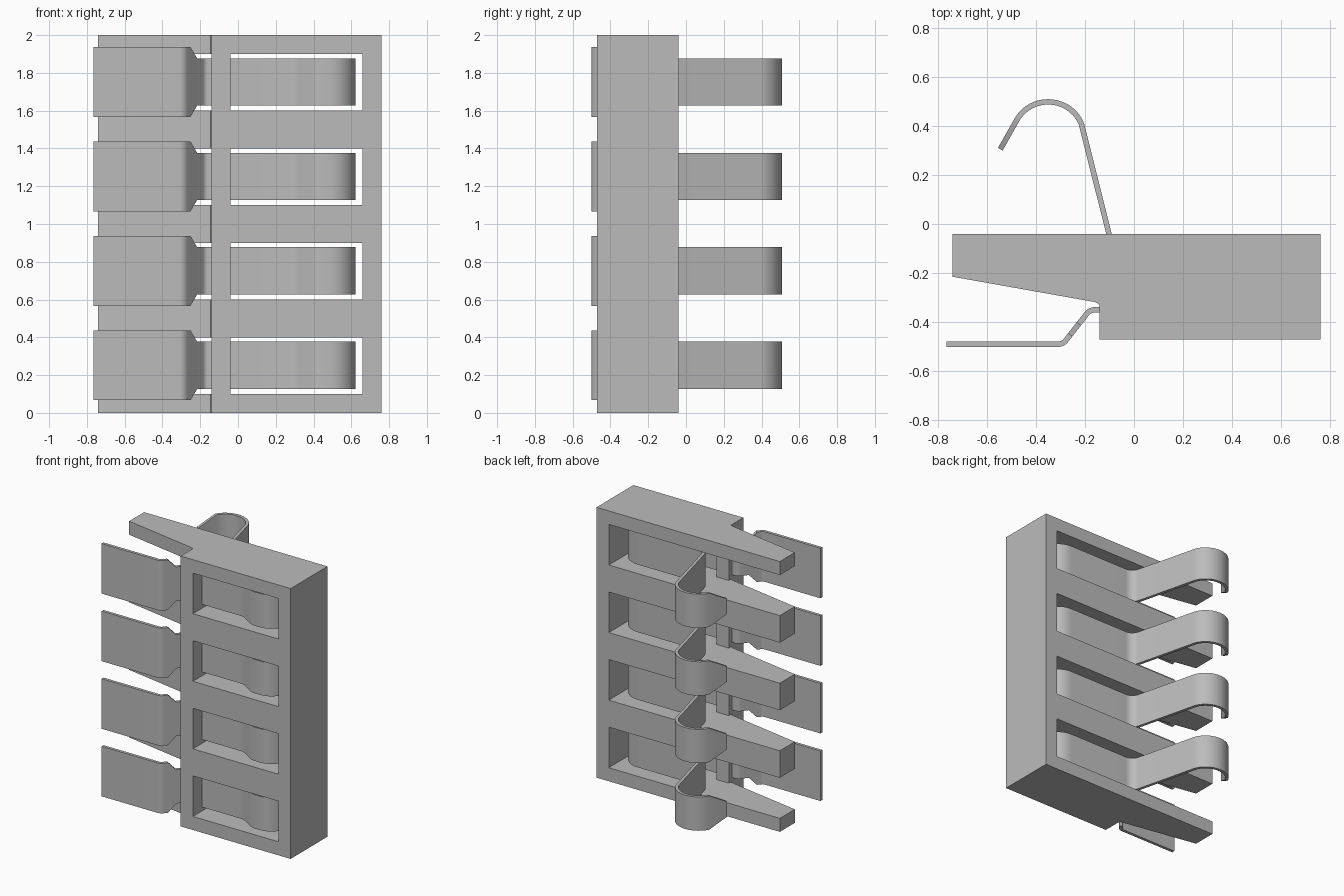
import bpy, bmesh, math
from mathutils import Vector

if "Cube" in bpy.data.objects:
    bpy.data.objects.remove(bpy.data.objects["Cube"], do_unlink=True)

grey = bpy.data.materials.new("plain grey")
grey.use_nodes = True
grey.diffuse_color = (0.5, 0.5, 0.5, 1)
grey.node_tree.nodes["Principled BSDF"].inputs["Base Color"].default_value = grey.diffuse_color

PITCH, COUNT, THICK = 0.5, 4, 0.022


def finish(name, bm):
    bmesh.ops.recalc_face_normals(bm, faces=bm.faces)
    mesh = bpy.data.meshes.new(name)
    bm.to_mesh(mesh)
    bm.free()
    mesh.materials.append(grey)
    obj = bpy.data.objects.new(name, mesh)
    bpy.context.collection.objects.link(obj)
    return obj


def add_prism(bm, outline, z0, z1):
    face = bm.faces.new([bm.verts.new((x, y, z0)) for x, y in outline])
    top = bmesh.ops.extrude_face_region(bm, geom=[face])["geom"]
    verts = [g for g in top if isinstance(g, bmesh.types.BMVert)]
    bmesh.ops.translate(bm, verts=verts, vec=(0, 0, z1 - z0))


def rounded_path(points, steps=8):
    """Points are (x, y, corner radius, half width); returns (position, half width)."""
    out = []
    for i, (x, y, radius, half) in enumerate(points):
        p = Vector((x, y))
        if not radius:
            out.append((p, half))
            continue
        a = (Vector(points[i - 1][:2]) - p).normalized()
        b = (Vector(points[i + 1][:2]) - p).normalized()
        inner = a.angle(b)
        centre = p + (a + b).normalized() * radius / math.sin(inner / 2)
        reach = radius / math.tan(inner / 2)
        start, end = p + a * reach - centre, p + b * reach - centre
        sweep = math.pi - inner
        for k in range(steps + 1):
            t = k / steps
            v = (start * math.sin((1 - t) * sweep) + end * math.sin(t * sweep)) / math.sin(sweep)
            out.append((centre + v, half))
    return out


def make_strip(name, path, z):
    """Sheet metal strip following the path, with mitred thickness."""
    bm = bmesh.new()
    rings = []
    for i, (p, half) in enumerate(path):
        before = (p - path[i - 1][0]).normalized() if i else None
        after = (path[i + 1][0] - p).normalized() if i < len(path) - 1 else before
        before = before or after
        tangent = (before + after).normalized()
        side = Vector((-tangent.y, tangent.x)) * THICK / 2 / tangent.dot(after)
        corners = [(p + side, -half), (p + side, half), (p - side, half), (p - side, -half)]
        rings.append([bm.verts.new((q.x, q.y, z + h)) for q, h in corners])
    for r, s in zip(rings, rings[1:]):
        for k in range(4):
            bm.faces.new((r[k], r[(k + 1) % 4], s[(k + 1) % 4], s[k]))
    bm.faces.new(rings[0])
    bm.faces.new(rings[-1])
    return finish(name, bm)


# Housing: stepped block with tapering fingers
bm = bmesh.new()
add_prism(bm, [(-0.74, -0.04), (0.76, -0.04), (0.76, -0.47), (-0.14, -0.47),
               (-0.14, -0.335), (-0.146, -0.324), (-0.16, -0.318), (-0.74, -0.215)], 0, 2)
housing = finish("housing", bm)

# Slots: open between the fingers, with a wall left at the front
bm = bmesh.new()
for i in range(COUNT):
    add_prism(bm, [(-0.9, 0.1), (0.66, 0.1), (0.66, -0.6), (-0.04, -0.6), (-0.04, -0.3),
                   (-0.14, -0.3), (-0.14, -0.6), (-0.9, -0.6)],
              0.1 + i * PITCH, 0.4 + i * PITCH)
cutter = finish("slot_cutter", bm)
cutter.hide_render = True
cut = housing.modifiers.new("slots", 'BOOLEAN')
cut.object = cutter
cut.solver = 'EXACT'
bpy.context.view_layer.objects.active = housing
bpy.ops.object.modifier_apply(modifier=cut.name)
bpy.data.objects.remove(cutter, do_unlink=True)

# Contact path: solder pad, neck, folded loop inside the slot, then spring hook
PAD, NECK, TIP = 0.185, 0.125, 0.055
path = rounded_path([
    (-0.765, -0.49, 0, PAD), (-0.29, -0.49, 0.04, PAD), (-0.26, -0.452, 0, PAD),
    (-0.225, -0.407, 0, NECK), (-0.18, -0.35, 0.04, NECK), (0.3, -0.35, 0.1, NECK),
    (0.42, -0.425, 0.1, NECK), (0.612, -0.425, 0.13, NECK), (0.612, -0.12, 0.14, NECK),
    (-0.082, -0.12, 0.08, NECK), (-0.21, 0.39, 0, NECK)])
for k in range(1, 21):
    angle = math.radians(13 + 140 * k / 20)
    path.append((Vector((-0.35 + 0.145 * math.cos(angle), 0.358 + 0.14 * math.sin(angle))), NECK))
path.append((Vector((-0.545, 0.305)), TIP))

for i in range(COUNT):
    contact = make_strip(f"spring_contact_{i + 1}", path, 0.252 + i * PITCH)
    bpy.ops.object.select_all(action='DESELECT')
    contact.select_set(True)
    bpy.context.view_layer.objects.active = contact
    bpy.ops.object.shade_smooth_by_angle(angle=math.radians(30))
